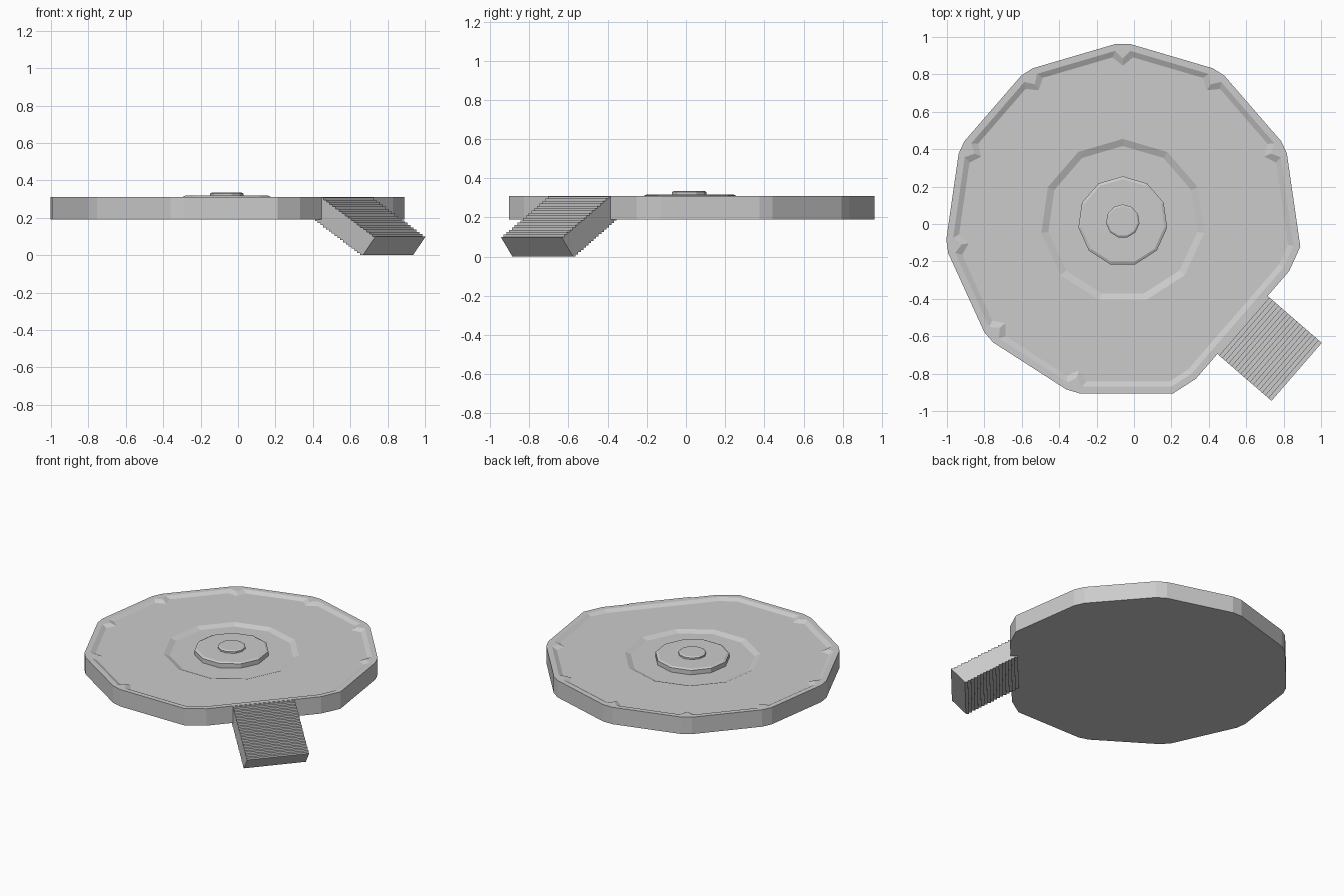
import bpy, bmesh
from math import cos, sin, tan, pi, radians

if "Cube" in bpy.data.objects:
    bpy.data.objects.remove(bpy.data.objects["Cube"])

CX, CY = -0.06, 0.015        # platform centre
N = 11                       # platform sides
HALF = pi / N
RAMP_K = 4                   # corner cut flat for the ramp


def corner_angle(k):
    return pi / 2 - k * 2 * pi / N


def local(k, u, v):
    """Point u outward and v sideways from the centre, in the frame of corner k."""
    a = corner_angle(k)
    return CX + u * cos(a) - v * sin(a), CY + u * sin(a) + v * cos(a)


def outline(apothem, h, cut, tip=None):
    """Clipped 11-gon; optional inward teeth at the ordinary corners."""
    r = apothem / cos(HALF)
    pts = []
    for k in range(N):
        if k == RAMP_K:
            t = (r - cut) / tan(HALF) 
            pts += [local(k, cut, t), local(k, cut, -t)]
        elif abs(k - RAMP_K) == 1:
            pts.append(local(k, r, 0))
        else:
            u = r - h * tan(HALF)
            pts += [local(k, u, h), local(k, tip or u, 0), local(k, u, -h)]
    return pts


def polygon(r):
    return [local(k, r, 0) for k in range(N)]


def add_loop(bm, pts, z):
    return [bm.verts.new((x, y, z)) for x, y in pts]


def bridge(bm, a, b):
    n = len(a)
    for i in range(n):
        j = (i + 1) % n
        bm.faces.new((a[i], a[j], b[j], b[i]))


def finish(bm, name):
    bmesh.ops.recalc_face_normals(bm, faces=bm.faces[:])
    me = bpy.data.meshes.new(name)
    bm.to_mesh(me)
    bm.free()
    ob = bpy.data.objects.new(name, me)
    bpy.context.collection.objects.link(ob)
    return ob


def stacked(name, rings):
    """Closed 11-sided solid from (radius, z) rings."""
    bm = bmesh.new()
    loops = [add_loop(bm, polygon(r), z) for r, z in rings]
    for a, b in zip(loops, loops[1:]):
        bridge(bm, a, b)
    bm.faces.new(loops[0])
    bm.faces.new(loops[-1])
    return finish(bm, name)


# platform: outer wall, rim with teeth, recessed floor, sunken inner ring
bm = bmesh.new()
outer = outline(0.92, 0.036, 0.847)
base = add_loop(bm, outer, 0.19)
top = add_loop(bm, outer, 0.31)
rim = add_loop(bm, outline(0.885, 0.04, 0.812, 0.87), 0.31)
floor = add_loop(bm, outline(0.856, 0.055, 0.783, 0.832), 0.295)
ring = add_loop(bm, polygon(0.44), 0.295)
pit = add_loop(bm, polygon(0.402), 0.28)
bm.faces.new(base)
for a, b in ((base, top), (top, rim), (rim, floor), (ring, pit)):
    bridge(bm, a, b)
bm.faces.new(pit)
edges = []
for lp in (floor, ring):
    for i in range(len(lp)):
        v, w = lp[i], lp[(i + 1) % len(lp)]
        edges.append(bm.edges.get((v, w)) or bm.edges.new((v, w)))
bmesh.ops.triangle_fill(bm, use_beauty=True, edges=edges, normal=(0, 0, 1))
finish(bm, "platform")

# raised centre plate and hub
stacked("centre_plate", [(0.24, 0.275), (0.24, 0.311), (0.225, 0.318)])
stacked("hub", [(0.09, 0.31), (0.09, 0.329), (0.08, 0.335)])

# stepped ramp: side profile with steps above and below, extruded sideways
STEPS = 18


def stairs(u0, z0, u1, z1):
    pts = []
    for i in range(STEPS):
        z = z0 + (z1 - z0) * i / (STEPS - 1)
        pts += [(u0 + (u1 - u0) * i / STEPS, z),
                (u0 + (u1 - u0) * (i + 1) / STEPS, z)]
    return pts


profile = stairs(0.84, 0.308, 1.23, 0.10) + stairs(0.78, 0.195, 1.14, 0.0)[::-1]
bm = bmesh.new()
sides = []
for v in (-0.205, 0.205):
    sides.append([bm.verts.new((*local(RAMP_K, u, v), z)) for u, z in profile])
bridge(bm, *sides)
for s in sides:
    bm.faces.new(s)
finish(bm, "ramp")
